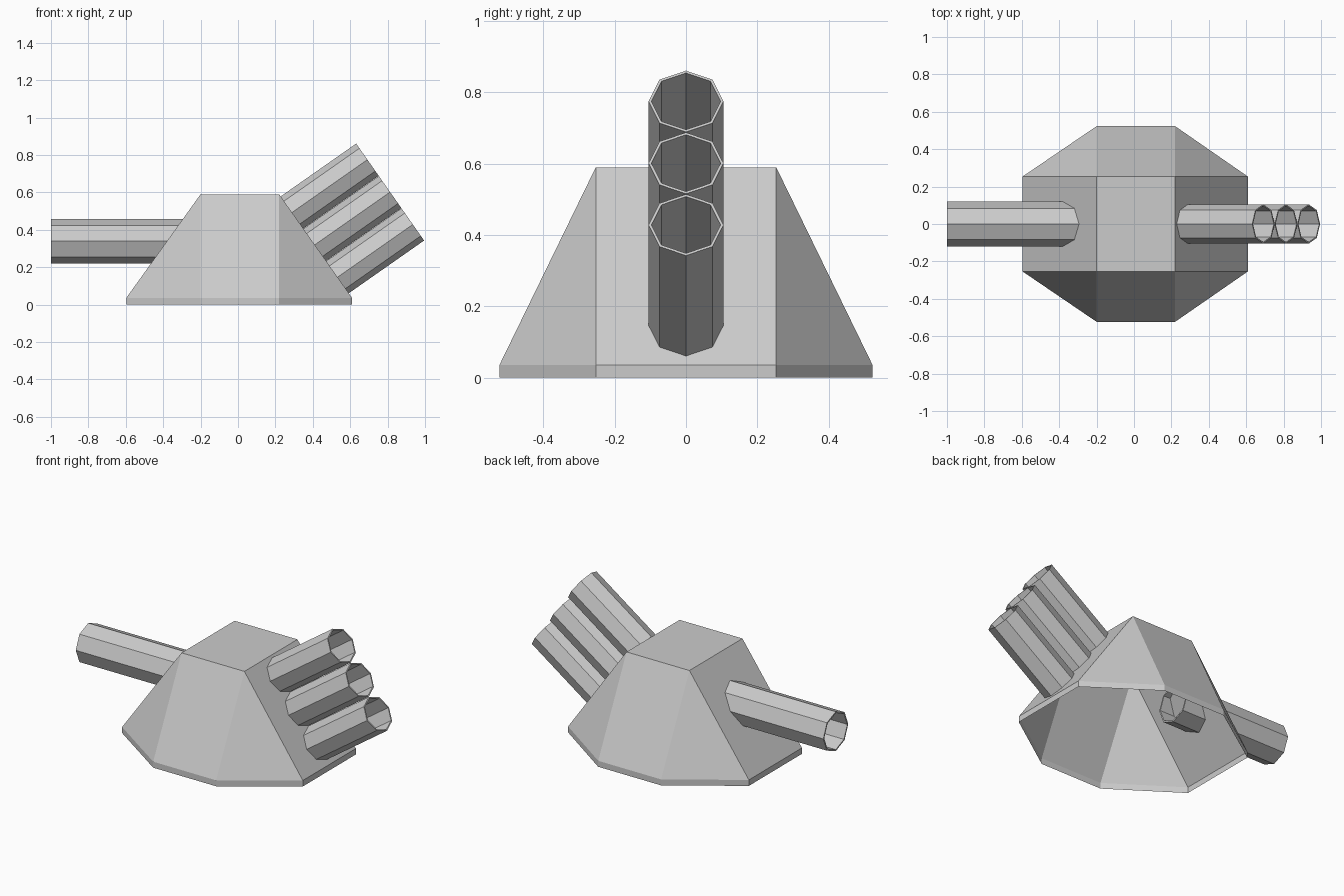
import bpy, bmesh, math
from mathutils import Vector

if "Cube" in bpy.data.objects:
    bpy.data.objects.remove(bpy.data.objects["Cube"])


def finish(bm, name):
    bmesh.ops.recalc_face_normals(bm, faces=bm.faces)
    mesh = bpy.data.meshes.new(name)
    bm.to_mesh(mesh)
    bm.free()
    obj = bpy.data.objects.new(name, mesh)
    bpy.context.collection.objects.link(obj)
    return obj


def tube(name, start, end, radius, wall, sides=8):
    """Open octagonal pipe lying in the xz plane."""
    start, end = Vector(start), Vector(end)
    axis = (end - start).normalized()
    side = Vector((0, 1, 0))
    up = axis.cross(side)
    bm = bmesh.new()
    loops = []
    for centre, r in ((start, radius), (end, radius),
                      (end, radius - wall), (start, radius - wall)):
        loops.append([bm.verts.new(centre + r * (math.cos(a) * up + math.sin(a) * side))
                      for a in (2 * math.pi * i / sides for i in range(sides))])
    for k in range(4):
        a, b = loops[k], loops[(k + 1) % 4]
        for i in range(sides):
            j = (i + 1) % sides
            bm.faces.new((a[i], a[j], b[j], b[i]))
    return finish(bm, name)


# Body: open-bottomed octagonal skirt tapering to a rectangular top
x0, x1, yt = -0.2, 0.22, 0.253
outline = [(x1, -0.523), (0.61, -yt), (0.61, yt), (x1, 0.523),
           (x0, 0.523), (-0.597, yt), (-0.597, -yt), (x0, -0.523)]
bm = bmesh.new()
foot = [bm.verts.new((x, y, 0)) for x, y in outline]
rim = [bm.verts.new((x, y, 0.036)) for x, y in outline]
top = [bm.verts.new((x, y, 0.59)) for x, y in ((x1, -yt), (x1, yt), (x0, yt), (x0, -yt))]
for i in range(8):
    j = (i + 1) % 8
    bm.faces.new((foot[i], foot[j], rim[j], rim[i]))
for i in range(4):
    a, b, c = rim[2 * i], rim[2 * i + 1], rim[(2 * i + 2) % 8]
    bm.faces.new((a, b, top[i]))
    bm.faces.new((b, c, top[(i + 1) % 4], top[i]))
bm.faces.new(top)
finish(bm, "body_shell")

# Single horizontal pipe on the left
tube("side_pipe", (-0.28, 0, 0.34), (-1.0, 0, 0.34), 0.119, 0.009)

# Three stacked pipes standing square to the right slope
angle = math.radians(35)
axis = Vector((math.cos(angle), 0, math.sin(angle)))
down = Vector((math.sin(angle), 0, -math.cos(angle)))
for i in range(3):
    mouth = Vector((0.692, 0, 0.775)) + down * 0.2115 * i
    tube(f"angled_pipe_{i + 1}", mouth - axis * 0.505, mouth, 0.105, 0.008)
